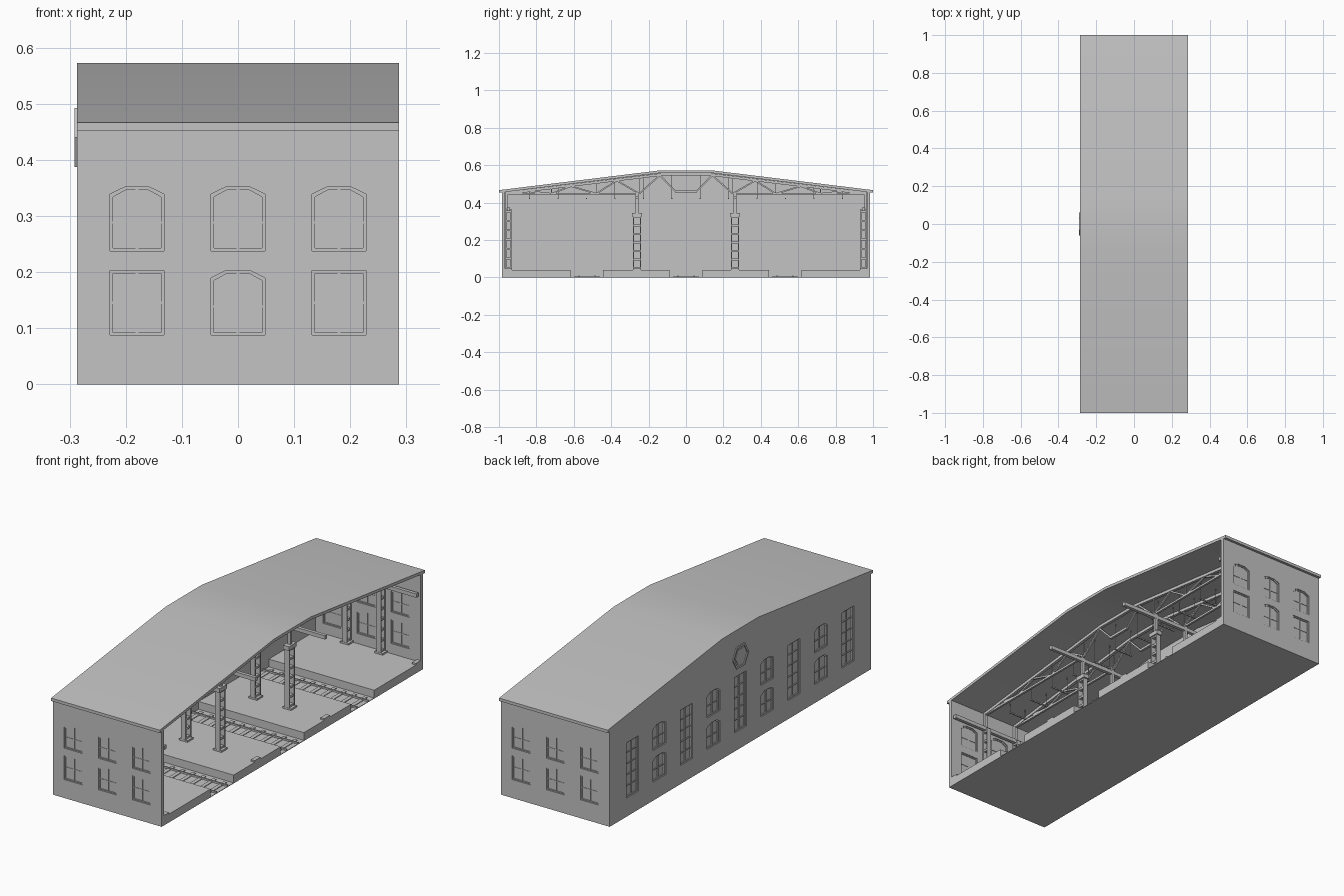
import bpy, bmesh, math
from mathutils import Vector

if "Cube" in bpy.data.objects:
    bpy.data.objects.remove(bpy.data.objects["Cube"], do_unlink=True)

grey = bpy.data.materials.new("plain_grey")
grey.use_nodes = True
grey.diffuse_color = (0.55, 0.55, 0.55, 1)
grey.node_tree.nodes["Principled BSDF"].inputs["Base Color"].default_value = grey.diffuse_color

HALF, END, WALL = 0.287, 0.985, 0.018   # half width, end wall face, wall thickness
INNER = END - WALL
BACK = WALL - HALF                      # inner face of the long wall
DECK = 0.04                             # platform height


def at(axis, d, p):
    return Vector((d, p[0], p[1]) if axis == "x" else (p[0], d, p[1]))


def prism(bm, pts, axis, a, b):
    """Extrude a 2D outline along an axis from a to b."""
    lo = [bm.verts.new(at(axis, a, p)) for p in pts]
    hi = [bm.verts.new(at(axis, b, p)) for p in pts]
    bm.faces.new(lo)
    bm.faces.new(hi[::-1])
    for i in range(len(pts)):
        j = (i + 1) % len(pts)
        bm.faces.new((lo[i], hi[i], hi[j], lo[j]))


def ring(bm, outer, inner, axis, a, b):
    """Extrude the band between two matching outlines."""
    loops = [[bm.verts.new(at(axis, d, p)) for p in pts]
             for pts, d in ((outer, a), (outer, b), (inner, b), (inner, a))]
    for i in range(len(outer)):
        j = (i + 1) % len(outer)
        for k in range(4):
            m, n = loops[k], loops[(k + 1) % 4]
            bm.faces.new((m[i], m[j], n[j], n[i]))


def box(bm, x0, x1, y0, y1, z0, z1):
    prism(bm, [(y0, z0), (y1, z0), (y1, z1), (y0, z1)], "x", x0, x1)


def bar(bm, x, p, q, w):
    """Square bar between two (y, z) points in the truss plane at x."""
    p, q = Vector(p), Vector(q)
    d = (q - p).normalized()
    n = Vector((-d.y, d.x)) * w / 2
    prism(bm, [p + n, q + n, q - n, p - n], "x", x - w / 2, x + w / 2)


def finish(bm, name):
    bmesh.ops.recalc_face_normals(bm, faces=bm.faces)
    me = bpy.data.meshes.new(name)
    bm.to_mesh(me)
    bm.free()
    ob = bpy.data.objects.new(name, me)
    bpy.context.collection.objects.link(ob)
    me.materials.append(grey)
    return ob


def cut(wall, cutter):
    """Apply a boolean difference and drop the cutter."""
    mod = wall.modifiers.new("openings", "BOOLEAN")
    mod.object, mod.operation, mod.solver = cutter, "DIFFERENCE", "EXACT"
    bpy.context.view_layer.update()
    ev = wall.evaluated_get(bpy.context.evaluated_depsgraph_get())
    me = bpy.data.meshes.new_from_object(ev)
    wall.modifiers.clear()
    wall.data = me
    bpy.data.objects.remove(cutter, do_unlink=True)


def outline(c, z0, z1, w, arched, inset=0):
    h, z0, z1 = w / 2 - inset, z0 + inset, z1 - inset
    if not arched:
        return [(c - h, z0), (c + h, z0), (c + h, z1), (c - h, z1)]
    return [(c - h, z0), (c + h, z0), (c + h, z1 - 0.013), (c + h * 0.45, z1),
            (c - h * 0.45, z1), (c - h, z1 - 0.013)]


def windows(name, axis, specs, outer, depth, sign, through):
    """Cut window openings; add frames, glazing bars and panes."""
    holes, parts = bmesh.new(), bmesh.new()
    for c, z0, z1, w, arched, rows in specs:
        edge = outline(c, z0, z1, w, arched)
        far = outer - sign * (WALL + 0.01 if through else depth)
        prism(holes, edge, axis, outer + sign * 0.01, far)
        mid = outer - sign * (WALL * 0.5 if through else depth)
        spans = [(mid - 0.005, mid + 0.005)] if through else [(mid - 0.001, mid + sign * 0.007)]
        for a, b in spans:
            ring(parts, edge, outline(c, z0, z1, w, arched, 0.005), axis, a, b)
        a, b = (mid - 0.003, mid + 0.003) if through else (mid - 0.001, mid + sign * 0.005)
        prism(parts, outline(c, z0 + 0.003, z1 - 0.003, 0.005, False), axis, a, b)
        top = z1 - (0.013 if arched else 0)
        for r in range(1, rows):
            z = z0 + (top - z0) * r / rows
            prism(parts, outline(c, z - 0.002, z + 0.002, w - 0.006, False), axis, a, b)
        if through:
            prism(parts, edge, axis, mid - 0.001, mid + 0.001)
    finish(parts, name + "_windows")
    return finish(holes, name + "_cutter")


# Roof: shallow slopes with a flat crown
roof_line = [(-1, 0.467), (-0.136, 0.573), (0.136, 0.573), (1, 0.467)]
under = [(y, z - 0.014) for y, z in roof_line]
bm = bmesh.new()
prism(bm, roof_line + under[::-1], "x", -HALF, HALF)
roof = finish(bm, "roof")


def soffit(y):
    return 0.559 - max(0, abs(y) - 0.136) * 0.106 / 0.864


# End walls with two rows of three windows
low, high = (0.088, 0.203), (0.238, 0.352)
for sign, name in ((-1, "front_wall"), (1, "back_wall")):
    bm = bmesh.new()
    ys = sorted((sign * END, sign * INNER))
    box(bm, BACK, HALF, *ys, 0, 0.456)
    wall = finish(bm, name)
    specs = []
    for x in (-0.18, 0, 0.18):
        specs += [(x, *high, 0.096, True, 2), (x, *low, 0.096, x == 0, 2)]
    cut(wall, windows(name, "y", specs, sign * END, 0.012, sign, True))

# Long closed wall with alternating tall and paired windows
bm = bmesh.new()
prism(bm, [(-END, 0), (END, 0), (END, soffit(END)), (0.136, 0.559),
           (-0.136, 0.559), (-END, soffit(END))], "x", -HALF, BACK)
wall = finish(bm, "long_wall")
specs = []
for i in range(-4, 5):
    y = i * 0.203
    if i % 2 == 0:
        specs.append((y, low[0], high[1], 0.09, False, 5))
    else:
        specs += [(y, *high, 0.096, True, 2), (y, *low, 0.096, True, 2)]
cut(wall, windows("long_wall", "x", specs, -HALF, 0.012, -1, False))

# Hexagonal plaque on the long wall
hexa = lambda r: [(r * math.cos(k * math.pi / 3), 0.44 + r * math.sin(k * math.pi / 3))
                  for k in range(6)]
bm = bmesh.new()
ring(bm, hexa(0.061), hexa(0.05), "x", -HALF - 0.004, -HALF)
prism(bm, hexa(0.04), "x", -HALF - 0.002, -HALF)
finish(bm, "wall_plaque")

# Floor, platforms and tracks
bm = bmesh.new()
box(bm, BACK, HALF, -INNER, INNER, 0, 0.003)
finish(bm, "floor_slab")
bm = bmesh.new()
for y0, y1 in ((0.0875, 0.443), (0.617, INNER)):
    for s in (-1, 1):
        box(bm, BACK, HALF, *sorted((s * y0, s * y1)), 0.002, DECK)
finish(bm, "platforms")
rails, sleepers = bmesh.new(), bmesh.new()
for c in (-0.53, 0, 0.53):
    for s in (-0.042, 0.042):
        box(rails, BACK, HALF, c + s - 0.003, c + s + 0.003, 0.002, 0.011)
    for k in range(10):
        x = -0.24 + k * 0.055
        box(sleepers, x - 0.009, x + 0.009, c - 0.07, c + 0.07, 0.002, 0.006)
finish(rails, "rails")
finish(sleepers, "sleepers")

# Lattice columns with base plates, caps and upper posts
bm = bmesh.new()
for y in (-0.949, -0.262, 0.262, 0.949):
    end = abs(y) > 0.5
    w, top = (0.014, 0.365) if end else (0.018, 0.335)
    for x in (-0.09, 0.09):
        for s in (-1, 1):
            box(bm, x - 0.012, x + 0.012, y + s * w - 0.003, y + s * w + 0.003, DECK, top)
        for k in range(7):
            z = DECK + 0.012 + k * (top - DECK - 0.024) / 6
            box(bm, x - 0.009, x + 0.009, y - w, y + w, z - 0.005, z + 0.005)
        box(bm, x - 0.022, x + 0.022, y - w - 0.004, y + w + 0.004, DECK, DECK + 0.008)
        if not end:
            box(bm, x - 0.016, x + 0.016, y - 0.028, y + 0.028, 0.325, 0.345)
        py = math.copysign(0.958, y) if end else y
        box(bm, x - 0.008, x + 0.008, py - 0.007, py + 0.007, top, 0.45)
    box(bm, HALF - 0.02, HALF, y - w - 0.004, y + w + 0.004, DECK, DECK + 0.008)
finish(bm, "columns")

# Beams running across the bays
bm = bmesh.new()
for y, z in ((0.262, 0.428), (0.95, 0.365)):
    for s in (-1, 1):
        box(bm, BACK, HALF - 0.005, s * y - 0.008, s * y + 0.008, z - 0.009, z + 0.009)
finish(bm, "cross_beams")

# Roof trusses, mirrored about the middle
web = [(0.96, 0.448), (0.84, 0), (0.72, 0.448), (0.615, 0), (0.48, 0.448),
       (0.37, 0), (0.25, 0.448), (0.14, 0), (0.055, 0.46)]
web = [(y, z or soffit(y) - 0.012) for y, z in web]
bm = bmesh.new()
for x in (-0.09, 0.09):
    for s in (-1, 1):
        m = lambda p: (s * p[0], p[1])
        for p, q in zip(web, web[1:]):
            bar(bm, x, m(p), m(q), 0.008)
        bar(bm, x, (s * 0.96, 0.448), (s * 0.25, 0.448), 0.01)
        bar(bm, x, (s * 0.965, soffit(0.965) - 0.007), (s * 0.136, 0.55), 0.014)
        for y in (0.72, 0.48, 0.25):
            bar(bm, x, (s * y, 0.448), (s * y, soffit(y) - 0.006), 0.005)
    bar(bm, x, (-0.136, 0.551), (0.136, 0.551), 0.014)
    bar(bm, x, (-0.06, 0.46), (0.06, 0.46), 0.012)
finish(bm, "roof_trusses")

# Small hanging lamp tubes
bm = bmesh.new()
for k in range(6):
    for s in (-1, 1):
        y = s * (0.076 + k * 0.152)
        box(bm, -0.05, 0.05, y - 0.003, y + 0.003, 0.42, 0.426)
        for x in (-0.045, 0.045):
            box(bm, x - 0.001, x + 0.001, y - 0.001, y + 0.001, 0.424, soffit(y))
finish(bm, "lamp_tubes")

# Soft shading over the gentle roof breaks
bpy.ops.object.select_all(action="DESELECT")
roof.select_set(True)
bpy.context.view_layer.objects.active = roof
bpy.ops.object.shade_smooth_by_angle(angle=math.radians(30))
